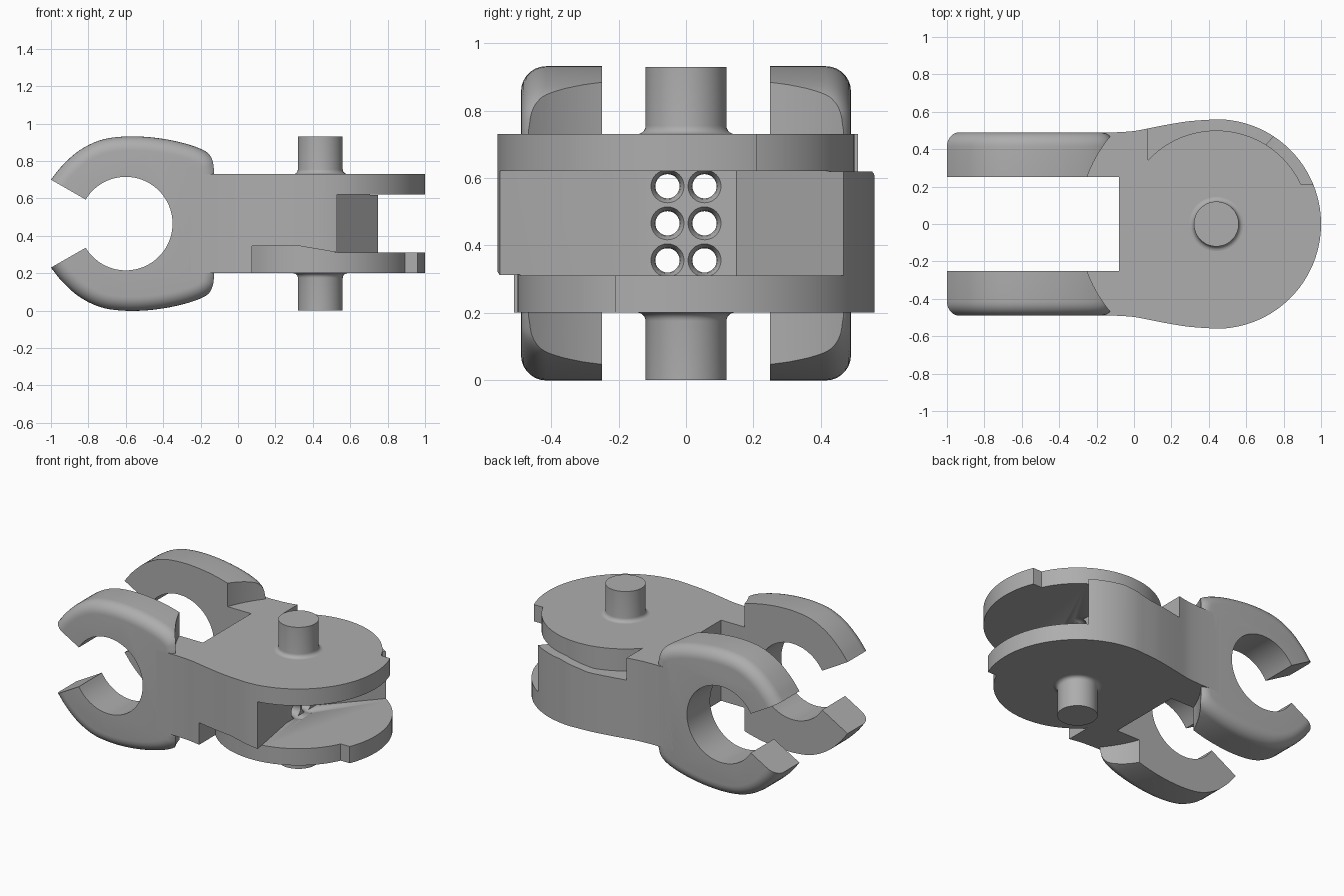
import bpy, bmesh, math
from mathutils import Matrix, Vector

if "Cube" in bpy.data.objects:
    bpy.data.objects.remove(bpy.data.objects["Cube"])

grey = bpy.data.materials.new("plain_grey")
grey.use_nodes = True
tone = (0.42, 0.42, 0.42, 1)
grey.diffuse_color = tone
grey.node_tree.nodes["Principled BSDF"].inputs["Base Color"].default_value = tone

MID = 0.465             # middle height
LOW, HIGH = 0.2, 0.73   # body faces
PX = 0.44               # pivot position
FLIP = Matrix.Translation((0, 0, 2 * MID)) @ Matrix.Rotation(math.pi, 4, 'X')


def finish(name, bm, cutter=False):
    bmesh.ops.recalc_face_normals(bm, faces=bm.faces)
    me = bpy.data.meshes.new(name)
    bm.to_mesh(me)
    bm.free()
    me.materials.append(grey)
    ob = bpy.data.objects.new(name, me)
    bpy.context.collection.objects.link(ob)
    ob.hide_render = cutter
    return ob


def prism_mesh(points, start, end, axis):
    """Extrude a 2D outline along y (points are x,z) or z (points are x,y)."""
    place = (lambda p, t: (p[0], t, p[1])) if axis == 'Y' else (lambda p, t: (p[0], p[1], t))
    bm = bmesh.new()
    face = bm.faces.new([bm.verts.new(place(p, start)) for p in points])
    new = bmesh.ops.extrude_face_region(bm, geom=[face])["geom"]
    step = Vector(place((0, 0), end - start))
    bmesh.ops.translate(bm, verts=[v for v in new if isinstance(v, bmesh.types.BMVert)], vec=step)
    return bm


def lathe_mesh(profile, steps, matrix):
    """Spin (radius, height) points around z, closed at both ends."""
    bm = bmesh.new()
    rings = [[bm.verts.new((r * math.cos(a), r * math.sin(a), h))
              for a in (math.tau * i / steps for i in range(steps))] for r, h in profile]
    for a, b in zip(rings, rings[1:]):
        for i in range(steps):
            j = (i + 1) % steps
            bm.faces.new((a[i], a[j], b[j], b[i]))
    bm.faces.new(rings[0])
    bm.faces.new(rings[-1])
    bm.transform(matrix)
    return bm


def boolean(ob, tool, operation='DIFFERENCE'):
    mod = ob.modifiers.new("boolean", 'BOOLEAN')
    mod.operation, mod.object, mod.solver = operation, tool, 'EXACT'
    bpy.context.view_layer.objects.active = ob
    bpy.ops.object.modifier_apply(modifier=mod.name)
    bpy.data.objects.remove(tool)


def arc(cx, cy, r, a0, a1, n):
    return [(cx + r * math.cos(math.radians(a0 + (a1 - a0) * i / n)),
             cy + r * math.sin(math.radians(a0 + (a1 - a0) * i / n))) for i in range(n + 1)]


def spline(pts, n=5):
    """Smooth curve through the given points."""
    pts = [Vector(p) for p in pts]
    ext = [2 * pts[0] - pts[1]] + pts + [2 * pts[-1] - pts[-2]]
    out = []
    for a, b, c, d in zip(ext, ext[1:], ext[2:], ext[3:]):
        for i in range(n):
            t = i / n
            out.append(tuple(0.5 * (2 * b + (c - a) * t + (2 * a - 5 * b + 4 * c - d) * t * t
                                    + (3 * b - a - 3 * c + d) * t ** 3)))
    return out + [tuple(pts[-1])]


# Body: teardrop plan with a fork at the arm end
side = spline([(-0.1, 0.49), (0, 0.497), (0.1, 0.516), (0.2, 0.535), (0.3, 0.55), (PX, 0.56)], 4)
half = [(-0.08, 0.25), (-0.25, 0.25), (-0.25, 0.49)] + side
outline = half + arc(PX, 0, 0.56, 90, -90, 64)[1:-1] + [(x, -y) for x, y in reversed(half)]
body = finish("link_body", prism_mesh(outline, LOW, HIGH, 'Z'))

# Slot between the two plates
slot = [(0.556, -0.7), (0.46, -0.15), (0.46, 0.15), (0.74, 0.46), (0.957, 0.7), (1.2, 0.7), (1.2, -0.7)]
boolean(body, finish("slot_cutter", prism_mesh(slot, 0.31, 0.62, 'Z'), True))

# Stepped rim notch, upper on one side and lower on the other
ledge = [(0.075, 0.585), (0.33, 0.585), (0.53, 0.619), (1.2, 0.619), (1.2, 1), (0.075, 1)]
for flip in (False, True):
    notch = finish("notch_cutter", prism_mesh(ledge, 0.21, 0.8, 'Y'), True)
    core = lathe_mesh([(0.5, 0.3), (0.5, 1.2)], 128, Matrix.Translation((PX, 0, 0)))
    boolean(notch, finish("core_cutter", core, True))
    if flip:
        notch.data.transform(FLIP)
    boolean(body, notch)

# Flared holes through the web
flare = [(0.036, -0.2), (0.036, 0.42), (0.039, 0.442), (0.049, 0.46), (0.049, 0.5)]
for y in (-0.055, 0.055):
    for k in (-1, 0, 1):
        turn = Matrix.Translation((0, y, MID + 0.11 * k)) @ Matrix.Rotation(math.pi / 2, 4, 'Y')
        boolean(body, finish("hole_cutter", lathe_mesh(flare, 32, turn), True))

# Hook arms with rounded outer edges
top = spline([(-1, 0.70), (-0.94, 0.775), (-0.85, 0.855), (-0.74, 0.91), (-0.62, 0.93), (-0.48, 0.928),
              (-0.33, 0.905), (-0.2, 0.865), (-0.13, 0.815), (-0.105, 0.745)], 4)
rim = top + [(x, 2 * MID - z) for x, z in reversed(top)]
hook = rim + arc(-0.6, MID, 0.25, -149, 149, 64)
for name, s in (("left_arm", 1), ("right_arm", -1)):
    bm = prism_mesh(hook, 0.25 * s, 0.49 * s, 'Y')
    outer = [Vector((x, 0.49 * s, z)) for x, z in rim]

    def on_rim(v):
        return any((v.co - p).length < 1e-4 for p in outer)
    edges = [e for e in bm.edges if on_rim(e.verts[0]) and on_rim(e.verts[1])]
    bmesh.ops.bevel(bm, geom=edges, offset=0.075, segments=7, profile=0.5,
                    affect='EDGES', clamp_overlap=False)
    arm = finish(name, bm)
    # Clearance for the neighbouring link
    for z0, z1 in ((HIGH, 1.2), (-0.3, LOW)):
        clear = lathe_mesh([(0.735, z0), (0.735, z1)], 160, Matrix.Translation((PX, 0, 0)))
        boolean(arm, finish("clearance_cutter", clear, True))

# Pivot pins with filleted roots
root = [(0.12 + 0.025 * (1 - math.sin(t)), HIGH + 0.025 * (1 - math.cos(t)))
        for t in (math.pi / 2 * i / 5 for i in range(6))]
pin = [(0.145, HIGH - 0.05)] + root + [(0.12, 2 * MID)]
for name, m in (("upper_pin", Matrix.Identity(4)), ("lower_pin", FLIP)):
    finish(name, lathe_mesh(pin, 64, m @ Matrix.Translation((PX, 0, 0))))

# Smooth shading with sharp edges
bpy.ops.object.select_all(action='DESELECT')
for ob in bpy.context.scene.objects:
    if ob.type == 'MESH':
        ob.select_set(True)
        bpy.context.view_layer.objects.active = ob
bpy.ops.object.shade_smooth_by_angle(angle=math.radians(30))
